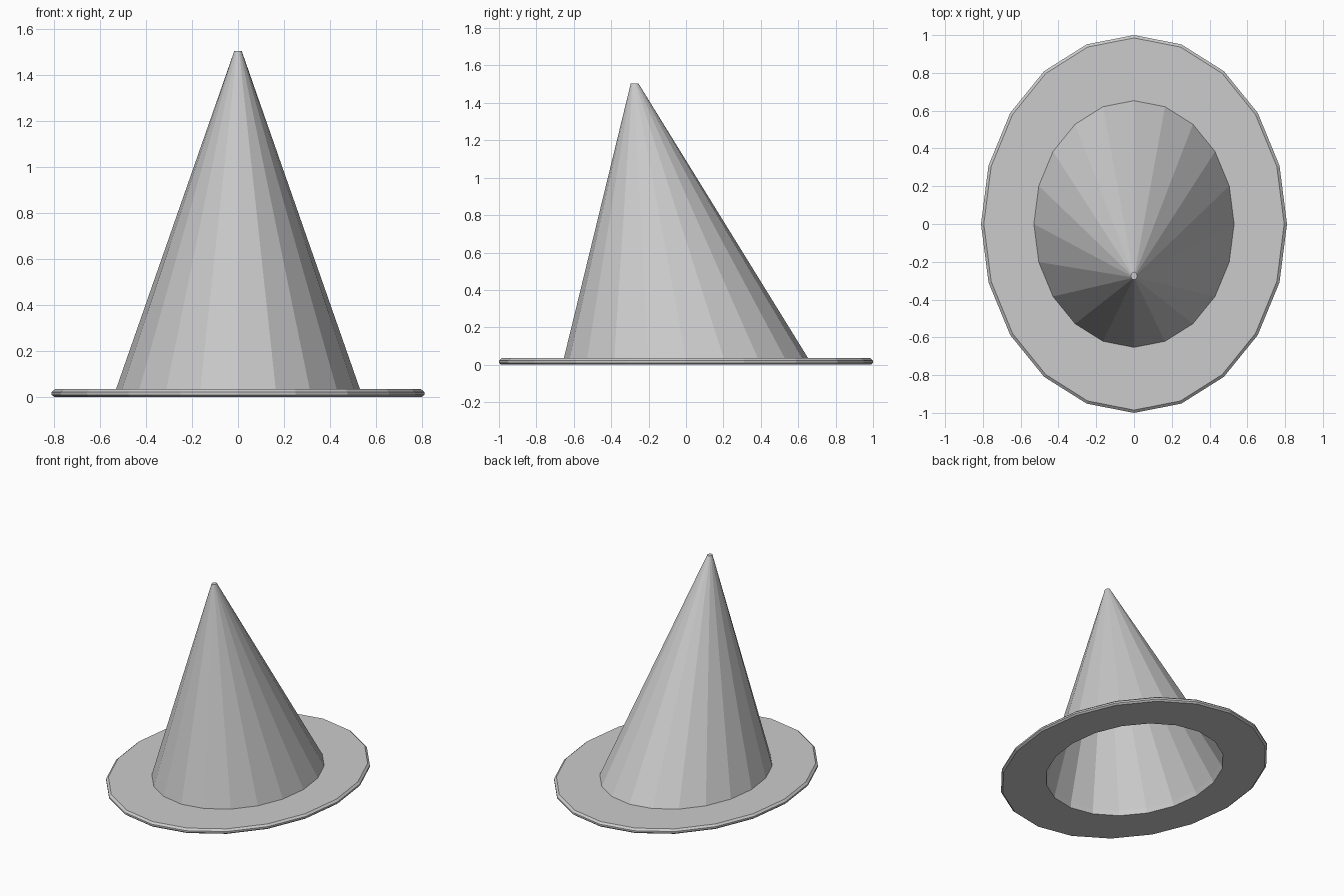
import bpy, bmesh, math

if "Cube" in bpy.data.objects:
    bpy.data.objects.remove(bpy.data.objects["Cube"])

SIDES = 20


def loft(name, rings, cap_end=False):
    """Skin a stack of elliptical rings given as (rx, ry, centre_y, z)."""
    bm = bmesh.new()
    loops = []
    for rx, ry, cy, z in rings:
        loops.append([bm.verts.new((rx * math.cos(2 * math.pi * i / SIDES),
                                    cy + ry * math.sin(2 * math.pi * i / SIDES), z))
                      for i in range(SIDES)])
    for a, b in zip(loops, loops[1:]):
        for i in range(SIDES):
            j = (i + 1) % SIDES
            bm.faces.new((a[i], a[j], b[j], b[i]))
    if cap_end:
        bm.faces.new(loops[-1])
    mesh = bpy.data.meshes.new(name)
    bm.to_mesh(mesh)
    bm.free()
    obj = bpy.data.objects.new(name, mesh)
    bpy.context.collection.objects.link(obj)
    return obj


# Flat oval brim: underside, chamfered rim, top
loft("brim", [
    (0.54, 0.662, 0.006, 0.0),
    (0.798, 0.988, 0, 0.0),
    (0.81, 1.0, 0, 0.010),
    (0.81, 1.0, 0, 0.022),
    (0.795, 0.985, 0, 0.035),
    (0.53, 0.653, 0, 0.035),
])

# Hollow leaning cone with a tiny flat tip, open at the bottom
loft("crown", [
    (0.54, 0.662, 0.006, 0.0),
    (0.53, 0.653, 0, 0.035),
    (0.016, 0.02, -0.275, 1.505),
], cap_end=True)
